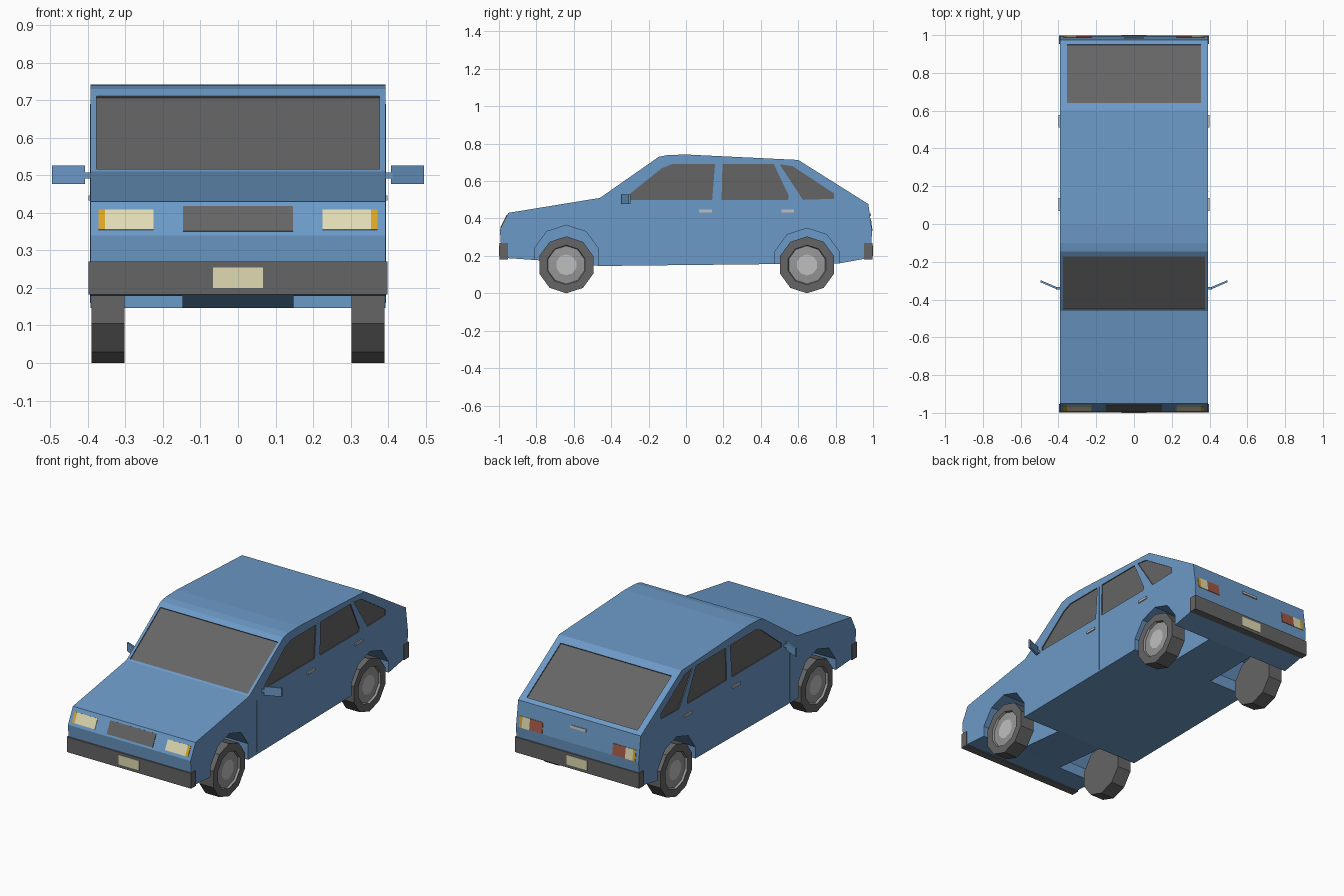
import bpy, bmesh, math
from mathutils import Vector

cube = bpy.data.objects.get("Cube")
if cube:
    bpy.data.objects.remove(cube, do_unlink=True)


def material(name, rgb):
    m = bpy.data.materials.new(name)
    m.use_nodes = True
    m.diffuse_color = (*rgb, 1)
    m.node_tree.nodes["Principled BSDF"].inputs["Base Color"].default_value = (*rgb, 1)
    return m


BLUE = material("body blue", (0.15, 0.32, 0.57))
DARK = material("dark grey", (0.13, 0.13, 0.13))
RIM = material("rim grey", (0.31, 0.31, 0.31))
SILVER = material("silver", (0.52, 0.52, 0.52))
CREAM = material("cream", (0.74, 0.70, 0.45))
ORANGE = material("orange", (0.70, 0.37, 0.02))
RED = material("tail red", (0.36, 0.10, 0.06))
HALF = 0.393


def finish(name, bm, mats, index=0):
    bmesh.ops.recalc_face_normals(bm, faces=bm.faces)
    for f in bm.faces:
        f.material_index = max(f.material_index, index)
    mesh = bpy.data.meshes.new(name)
    bm.to_mesh(mesh)
    bm.free()
    for m in mats:
        mesh.materials.append(m)
    obj = bpy.data.objects.new(name, mesh)
    bpy.context.collection.objects.link(obj)
    return obj


def prism(name, loop, offset, mats, index=0):
    """Solid made by pushing a closed loop of points along an offset."""
    bm = bmesh.new()
    face = bm.faces.new([bm.verts.new(p) for p in loop])
    new = bmesh.ops.extrude_face_region(bm, geom=[face], use_keep_orig=True)["geom"]
    bmesh.ops.translate(bm, vec=Vector(offset),
                        verts=[g for g in new if isinstance(g, bmesh.types.BMVert)])
    return finish(name, bm, mats, index)


def box(name, x0, x1, y0, y1, z0, z1, mat):
    return prism(name, [(x0, y0, z0), (x1, y0, z0), (x1, y1, z0), (x0, y1, z0)],
                 (0, 0, z1 - z0), [mat])


def panel(name, edge, x0, x1, z0, z1, low, high, mats, index=0):
    """Slab lying on the sloping surface between two profile points."""
    (ya, za), (yb, zb) = edge
    normal = Vector((0, zb - za, ya - yb)).normalized()
    if normal.y * (ya + yb) < 0:
        normal.negate()
    y = lambda z: ya + (yb - ya) * (z - za) / (zb - za)
    loop = [Vector(p) + normal * low for p in
            ((x0, y(z0), z0), (x1, y(z0), z0), (x1, y(z1), z1), (x0, y(z1), z1))]
    return prism(name, loop, normal * (high - low), mats, index)


# Body profile (y, z), clockwise from the nose
nose, hood, cowl = (-0.995, 0.34), (-0.95, 0.43), (-0.46, 0.51)
screen_top, roof_back = (-0.145, 0.73), (0.60, 0.713)
tail_top, tail_low = (0.975, 0.477), (0.995, 0.33)
profile = [nose, hood, cowl, screen_top, (-0.10, 0.739), (0, 0.742), roof_back,
           tail_top, tail_low, (0.985, 0.19), (0.82, 0.16), (-0.46, 0.146),
           (-0.78, 0.176), (-0.985, 0.19)]
body = prism("body", [(-HALF, y, z) for y, z in profile], (2 * HALF, 0, 0), [BLUE, DARK])

# Cutters: wheel wells, side windows, windscreen and rear window
cutters = []
for y, z in ((-0.64, 0.184), (0.647, 0.168)):
    ring = [(y + 0.18 * math.sin(math.radians(36 * i)),
             z + 0.18 * math.cos(math.radians(36 * i))) for i in range(10)]
    for s in (1, -1):
        cutters.append(prism("well_cutter", [(s * 0.148, a, b) for a, b in ring],
                             (s * 0.3, 0, 0), [BLUE, DARK]))

SIDE_WINDOWS = (
    ((-0.315, 0.50), (-0.315, 0.52), (-0.13, 0.668), (-0.075, 0.69), (0.155, 0.69), (0.14, 0.50)),
    ((0.195, 0.69), (0.47, 0.69), (0.55, 0.52), (0.545, 0.50), (0.19, 0.50)),
    ((0.50, 0.69), (0.57, 0.68), (0.79, 0.535), (0.79, 0.505), (0.625, 0.50)),
)
for shape in SIDE_WINDOWS:
    for s in (1, -1):
        cutters.append(prism("window_cutter", [(s * (HALF - 0.006), a, b) for a, b in shape],
                             (s * 0.03, 0, 0), [BLUE, DARK], 1))
cutters.append(panel("screen_cutter", (cowl, screen_top), -0.377, 0.377, 0.517, 0.711,
                     -0.006, 0.02, [BLUE, DARK], 1))
cutters.append(panel("rear_cutter", (roof_back, tail_top), -0.355, 0.355, 0.492, 0.688,
                     -0.006, 0.02, [BLUE, DARK], 1))

for c in cutters:
    c.hide_render = True
    mod = body.modifiers.new("cut", "BOOLEAN")
    mod.operation = "DIFFERENCE"
    mod.solver = "EXACT"
    mod.object = c
bpy.context.view_layer.update()
graph = bpy.context.evaluated_depsgraph_get()
cut_mesh = bpy.data.meshes.new_from_object(body.evaluated_get(graph))
body.modifiers.clear()
body.data = cut_mesh
for c in cutters:
    bpy.data.objects.remove(c, do_unlink=True)

# Bumpers and number plates
for end, s in (("front", -1), ("rear", 1)):
    box(end + "_bumper", -0.398, 0.398, s * 0.953, s * 0.998, 0.182, 0.27, DARK)
    box(end + "_number_plate", -0.067, 0.067, s * 0.99, s, 0.20, 0.255, CREAM)

# Grille, headlights and tail lights
front, rear = (nose, hood), (tail_low, tail_top)
panel("grille", front, -0.147, 0.147, 0.35, 0.417, -0.004, 0.003, [DARK])
panel("tailgate_handle", rear, -0.05, 0.05, 0.412, 0.427, -0.004, 0.006, [SILVER])
for side, s in (("left", 1), ("right", -1)):
    for part, edge, a, b, z0, z1, mat in (
            ("headlight", front, 0.225, 0.355, 0.355, 0.408, CREAM),
            ("front_indicator", front, 0.355, 0.372, 0.355, 0.408, ORANGE),
            ("brake_light", rear, 0.225, 0.307, 0.332, 0.395, RED),
            ("reversing_light", rear, 0.307, 0.355, 0.332, 0.395, CREAM),
            ("rear_indicator", rear, 0.355, 0.372, 0.332, 0.395, ORANGE)):
        panel(f"{side}_{part}", edge, s * a, s * b, z0, z1, -0.004, 0.003, [mat])

    # Door handles and door seams
    for door, y in (("front", 0.07), ("rear", 0.51)):
        box(f"{side}_{door}_door_handle", s * 0.385, s * 0.399, y, y + 0.068,
            0.433, 0.447, SILVER)
    for seam, y, top in (("front", -0.39, 0.46), ("middle", 0.17, 0.69)):
        box(f"{side}_{seam}_door_seam", s * 0.385, s * 0.3945, y, y + 0.003,
            0.16, top, BLUE)

    # Door mirror: short arm and an angled paddle
    box(f"{side}_mirror_arm", s * 0.385, s * 0.412, -0.346, -0.334, 0.492, 0.508, BLUE)
    prism(f"{side}_mirror", [(s * x, y, 0.477) for x, y in
                             ((0.408, -0.346), (0.496, -0.308), (0.494, -0.298), (0.408, -0.334))],
          (0, 0, 0.05), [BLUE])


# Wheels: ten-sided tyre with a stepped rim and hub on the outer face
def wheel(name, s, y):
    bm = bmesh.new()
    ring = [(s * 0.302, y + 0.152 * math.sin(math.radians(36 * i)),
             0.152 + 0.152 * math.cos(math.radians(36 * i))) for i in range(10)]
    face = bm.faces.new([bm.verts.new(p) for p in ring])
    new = bmesh.ops.extrude_face_region(bm, geom=[face], use_keep_orig=True)["geom"]
    bmesh.ops.translate(bm, vec=(s * 0.089, 0, 0),
                        verts=[g for g in new if isinstance(g, bmesh.types.BMVert)])
    bmesh.ops.recalc_face_normals(bm, faces=bm.faces)
    cap = max(bm.faces, key=lambda f: f.calc_center_median().x * s)
    for thickness, depth, index in ((0.046, 0, 1), (0.004, -0.012, 1), (0.046, 0.004, 2)):
        bmesh.ops.inset_individual(bm, faces=[cap], thickness=thickness, depth=depth)
        cap.material_index = index
    return finish(name, bm, [DARK, RIM, SILVER])


for end, y in (("front", -0.64), ("rear", 0.647)):
    for side, s in (("left", 1), ("right", -1)):
        wheel(f"{end}_{side}_wheel", s, y)
